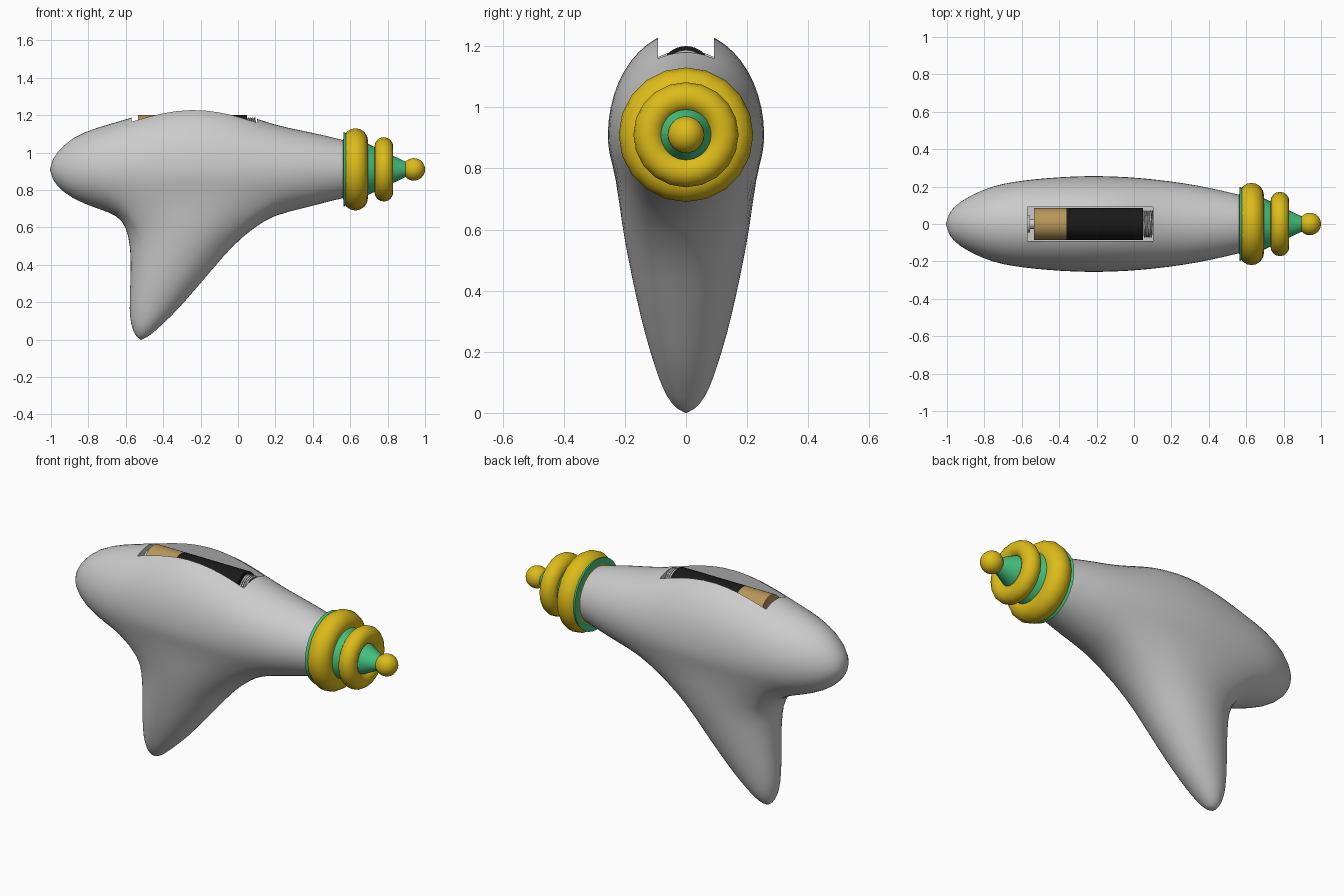
import bpy, bmesh
from math import sin, cos, pi, atan2, copysign

if "Cube" in bpy.data.objects:
    bpy.data.objects.remove(bpy.data.objects["Cube"])

AX = 0.91          # height of the barrel axis
N = 24             # sides of the hull
H = 4              # half width of the grip opening, in hull sides


def material(name, rgb):
    m = bpy.data.materials.new(name)
    m.diffuse_color = (*rgb, 1)
    m.use_nodes = True
    m.node_tree.nodes["Principled BSDF"].inputs["Base Color"].default_value = m.diffuse_color
    return m


GOLD = material("gold", (0.72, 0.50, 0.01))
GREEN = material("green", (0.06, 0.55, 0.22))
BLACK = material("black", (0.01, 0.01, 0.01))
COPPER = material("copper", (0.48, 0.31, 0.10))


def finish(name, mat=None, angle=0.7):
    ob = bpy.context.object
    ob.name = name
    if mat:
        ob.data.materials.append(mat)
    bpy.ops.object.shade_smooth_by_angle(angle=angle)
    return ob


def rod(name, x0, x1, r0, r1, z, mat=None, sides=32):
    """Cylinder or cone lying along x."""
    bpy.ops.mesh.primitive_cone_add(vertices=sides, radius1=r0, radius2=r1, depth=x1 - x0,
                                    location=((x0 + x1) / 2, 0, z), rotation=(0, pi / 2, 0))
    return finish(name, mat)


# Hull: stations along x (x, top, bottom, half width)
stations = [(-.978, .995, .825, .085), (-.885, 1.087, .748, .152), (-.75, 1.137, .698, .208),
            (-.64, 1.168, .66, .229), (-.53, 1.202, .653, .242), (-.4, 1.24, .65, .253),
            (-.25, 1.26, .65, .26), (-.1, 1.245, .65, .257), (.03, 1.21, .655, .249),
            (.19, 1.15, .663, .232), (.35, 1.118, .70, .207), (.48, 1.09, .735, .178),
            (.57, 1.065, .757, .156), (.64, 1.05, .77, .14)]
A, B = 3, 9        # stations where the grip starts and ends
bm = bmesh.new()
rings = []
for i, (x, top, bot, w) in enumerate(stations):
    ring = []
    for j in range(N):
        s, c = sin(2 * pi * j / N), cos(2 * pi * j / N)
        p = 0.8 if c > 0 and A < i < B else 1     # fuller sides above the grip
        y = w * copysign(abs(s) ** p, s)
        z = AX - c * (AX - bot if c > 0 else top - AX)
        ring.append(bm.verts.new((x, y, z)))
    rings.append(ring)
for i in range(len(rings) - 1):
    for j in range(-H, N - H):
        if A <= i < B and j < H:
            continue
        bm.faces.new((rings[i][j], rings[i + 1][j], rings[i + 1][(j + 1) % N], rings[i][(j + 1) % N]))


def fan(loop, co):
    tip = bm.verts.new(co)
    for k in range(len(loop)):
        bm.faces.new((loop[k - 1], loop[k], tip))


fan(rings[0], (-1.012, 0, AX))
bm.faces.new(rings[-1])

# Grip: continue the opening downwards (z, back, front, half width)
loop = [rings[A][j] for j in range(-H, H + 1)]
loop += [rings[i][H] for i in range(A + 1, B)]
loop += [rings[B][j] for j in range(H, -H - 1, -1)]
loop += [rings[i][-H] for i in range(B - 1, A, -1)]
x0, x1 = stations[A][0], stations[B][0]
angles = [atan2(v.co.y / .23, (v.co.x - (x0 + x1) / 2) / ((x1 - x0) / 2)) for v in loop]
for z, back, front, w in [(.6, -.6, .09, .212), (.5, -.578, -.03, .192), (.38, -.575, -.13, .167),
                          (.26, -.579, -.235, .138), (.16, -.582, -.32, .107),
                          (.08, -.574, -.405, .079), (.025, -.552, -.465, .046)]:
    new = [bm.verts.new(((back + front) / 2 + cos(a) * (front - back) / 2, sin(a) * w, z))
           for a in angles]
    for k in range(len(loop)):
        bm.faces.new((loop[k - 1], loop[k], new[k], new[k - 1]))
    loop = new
fan(loop, (-.52, 0, -.006))
bmesh.ops.recalc_face_normals(bm, faces=bm.faces)
me = bpy.data.meshes.new("body")
bm.to_mesh(me)
bm.free()
body = bpy.data.objects.new("body", me)
bpy.context.collection.objects.link(body)

# Battery slot cut into the top
bpy.ops.mesh.primitive_cube_add(size=1, location=(-.234, 0, 1.22))
cutter = bpy.context.object
cutter.scale = (.672, .184, .4)
cutter.hide_render = True
body.modifiers.new("smooth", 'SUBSURF').levels = 1
cut = body.modifiers.new("slot", 'BOOLEAN')
cut.object = cutter
cut.solver = 'EXACT'
bpy.ops.object.select_all(action='DESELECT')
body.select_set(True)
bpy.context.view_layer.objects.active = body
bpy.ops.object.convert(target='MESH')
finish("body", angle=0.8)
bpy.data.objects.remove(cutter)

# Battery
BZ = 1.115
rod("battery_top", -.535, -.36, .085, .085, BZ, COPPER)
rod("battery_case", -.36, .047, .085, .085, BZ, BLACK)
rod("battery_contact", -.556, -.535, .026, .026, BZ)
rod("slot_contact", -.571, -.556, .045, .045, BZ)

# Contact spring
cu = bpy.data.curves.new("spring", 'CURVE')
cu.dimensions = '3D'
cu.bevel_depth = .005
cu.bevel_resolution = 1
sp = cu.splines.new('POLY')
turns, steps = 4, 20
sp.points.add(turns * steps)
for k, p in enumerate(sp.points):
    a = 2 * pi * k / steps
    p.co = (.052 + .046 * k / (turns * steps), .068 * cos(a), BZ + .068 * sin(a), 1)
bpy.context.collection.objects.link(bpy.data.objects.new("spring", cu))

# Nozzle: cone, two rings and a ball
rod("nozzle_cone", .563, .94, .2, .02, AX, GREEN)
for name, x, major, minor in [("large_ring", .628, .153, .067), ("small_ring", .78, .122, .05)]:
    bpy.ops.mesh.primitive_torus_add(major_radius=major, minor_radius=minor, major_segments=20,
                                     minor_segments=16, location=(x, 0, AX), rotation=(0, pi / 2, 0))
    finish(name, GOLD)
bpy.ops.mesh.primitive_uv_sphere_add(segments=24, ring_count=16, radius=.06, location=(.94, 0, AX))
finish("nozzle_ball", GOLD)
